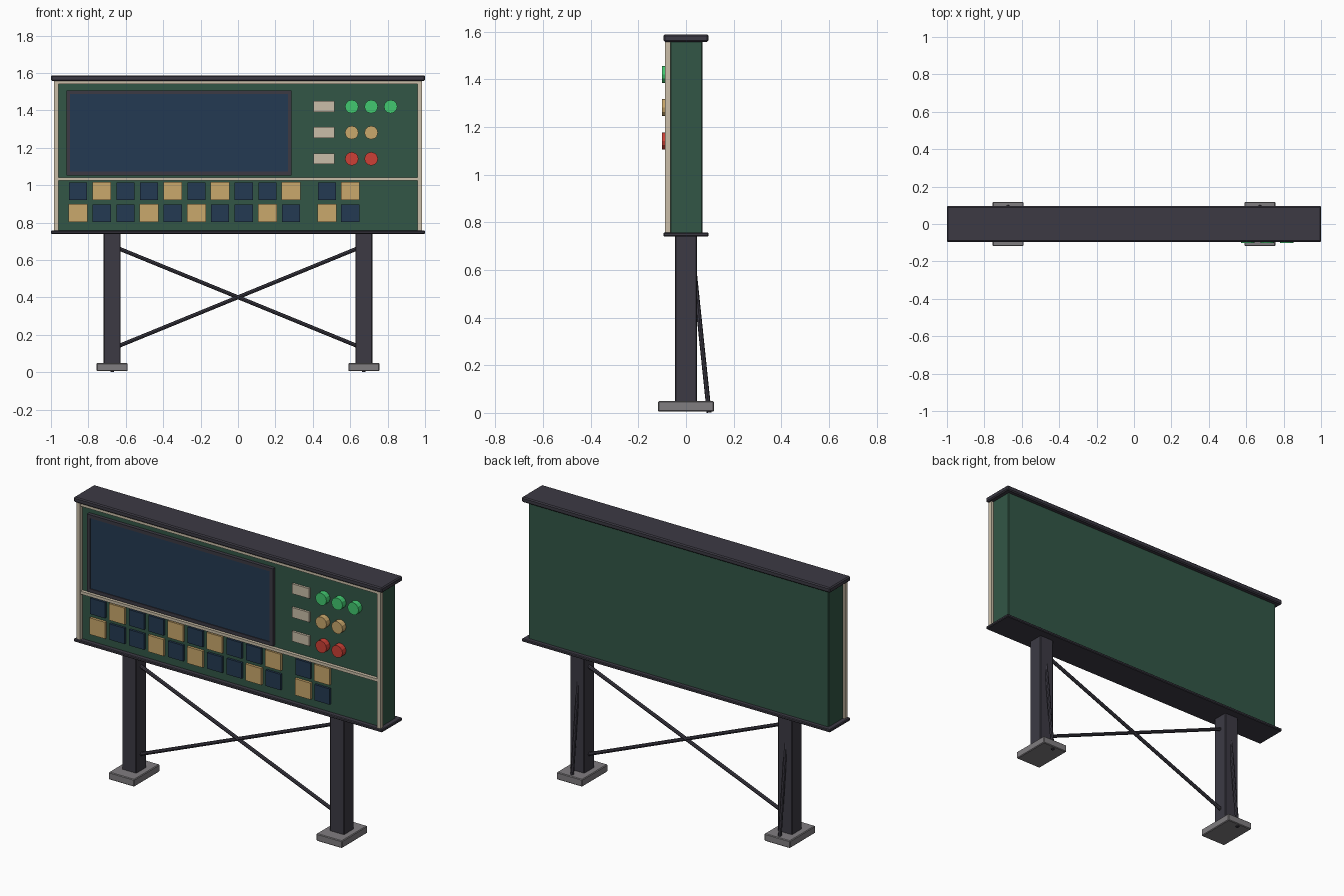
import bpy, math
from mathutils import Vector

if "Cube" in bpy.data.objects:
    bpy.data.objects.remove(bpy.data.objects["Cube"])


def mat(name, rgb):
    m = bpy.data.materials.new(name)
    lin = [((c / 255 + 0.055) / 1.055) ** 2.4 for c in rgb]
    m.diffuse_color = (*lin, 1)
    m.use_nodes = True
    m.node_tree.nodes["Principled BSDF"].inputs["Base Color"].default_value = m.diffuse_color
    return m


CHARCOAL = mat("charcoal metal", (60, 58, 68))
GREEN = mat("board green", (50, 86, 70))
CREAM = mat("cream trim", (202, 190, 168))
NAVY = mat("navy", (36, 58, 82))
TAN = mat("tan", (202, 168, 108))
GREY = mat("concrete grey", (128, 125, 128))
LAMP_GREEN = mat("lamp green", (66, 200, 112))
LAMP_RED = mat("lamp red", (205, 64, 54))


def finish(o, name, m, bevel=0):
    o.name = name
    o.data.materials.append(m)
    if bevel:
        b = o.modifiers.new("bevel", "BEVEL")
        b.width = bevel
        b.segments = 1
    return o


def box(name, x, y, z, m, bevel=0):
    """Box from (min, max) pairs."""
    bpy.ops.mesh.primitive_cube_add(size=1)
    o = bpy.context.object
    mid = Vector([(a + b) / 2 for a, b in (x, y, z)])
    dim = [b - a for a, b in (x, y, z)]
    for v in o.data.vertices:
        v.co = Vector([v.co[i] * dim[i] for i in range(3)])
    o.location = mid
    return finish(o, name, m, bevel)


def rod(name, a, b, r, m, sides=8):
    a, b = Vector(a), Vector(b)
    bpy.ops.mesh.primitive_cylinder_add(vertices=sides, radius=r, depth=(b - a).length,
                                        location=(a + b) / 2)
    o = bpy.context.object
    o.rotation_euler = (b - a).to_track_quat("Z", "Y").to_euler()
    return finish(o, name, m)


# cabinet with top and bottom caps
box("cabinet", (-0.972, 0.972), (-0.067, 0.07), (0.75, 1.56), GREEN, 0.004)
box("top_cap", (-1, 1), (-0.095, 0.095), (1.557, 1.587), CHARCOAL, 0.006)
box("bottom_cap", (-1, 1), (-0.095, 0.095), (0.74, 0.757), CHARCOAL, 0.004)

# cream trim on the front
for s, side in ((-1, "left"), (1, "right")):
    box(side + "_trim", sorted((s * 0.985, s * 0.961)), (-0.088, -0.064), (0.757, 1.557), CREAM)
box("top_trim", (-0.961, 0.961), (-0.086, -0.066), (1.54, 1.557), CREAM)
box("divider_trim", (-0.961, 0.961), (-0.086, -0.066), (1.025, 1.042), CREAM)

# display: raised frame around a slightly recessed screen
X0, X1, Z0, Z1, T = -0.917, 0.287, 1.053, 1.507, 0.02
FY = (-0.088, -0.066)
box("screen_frame_left", (X0, X0 + T), FY, (Z0, Z1), CHARCOAL)
box("screen_frame_right", (X1 - T, X1), FY, (Z0, Z1), CHARCOAL)
box("screen_frame_bottom", (X0 + T, X1 - T), FY, (Z0, Z0 + T), CHARCOAL)
box("screen_frame_top", (X0 + T, X1 - T), FY, (Z1 - T, Z1), CHARCOAL)
box("screen", (X0 + T, X1 - T), (-0.083, -0.066), (Z0 + T, Z1 - T), NAVY)

# indicator rows: label plate and lamps
for z, n, m in ((1.42, 3, LAMP_GREEN), (1.281, 2, TAN), (1.141, 2, LAMP_RED)):
    box("label_plate", (0.405, 0.517), (-0.08, -0.066), (z - 0.029, z + 0.029), CREAM)
    for i in range(n):
        x = 0.608 + 0.104 * i
        rod("lamp", (x, -0.101, z), (x, -0.066, z), 0.036, m, 12)

# two rows of alternating tiles
xs = [-0.855 + 0.1265 * i for i in range(10)] + [0.476, 0.6]
for z, tans in ((0.968, {1, 4, 6, 9, 11}), (0.851, {0, 3, 5, 8, 10})):
    for i, x in enumerate(xs):
        tan = i in tans
        h = 0.0505 if tan else 0.0485
        y = -0.082 if tan else -0.08
        box("tile", (x - h, x + h), (y, -0.066), (z - h + 0.002, z + h - 0.002), TAN if tan else NAVY)

# legs, footings and rear struts
for s, side in ((-1, "left"), (1, "right")):
    c = s * 0.673
    box(side + "_leg", (c - 0.046, c + 0.046), (-0.046, 0.046), (0.03, 0.745), CHARCOAL, 0.004)
    box(side + "_footing", (c - 0.083, c + 0.083), (-0.118, 0.118), (0.006, 0.049), GREY, 0.004)
    rod(side + "_rear_strut", (c, 0.097, 0.001), (c, 0.024, 0.70), 0.01, CHARCOAL)
    # crossed brace between the legs
    rod(side + "_cross_brace", (c, 0, 0.676), (-c, 0, 0.126), 0.0105, CHARCOAL)
